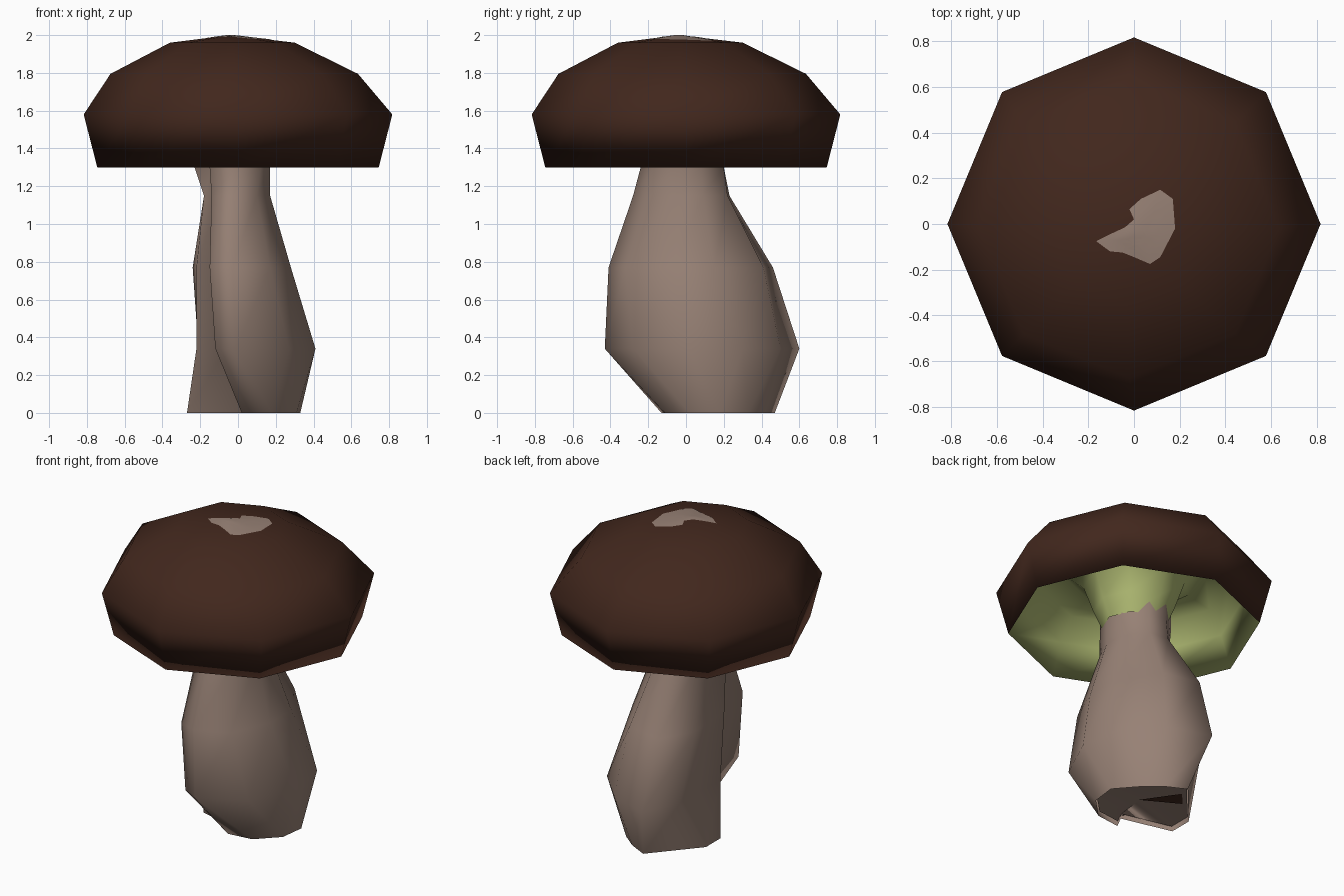
import bpy, math
from mathutils import Vector
from mathutils.bvhtree import BVHTree

if "Cube" in bpy.data.objects:
    bpy.data.objects.remove(bpy.data.objects["Cube"])


def material(name, rgb):
    m = bpy.data.materials.new(name)
    m.diffuse_color = (*rgb, 1)
    m.use_nodes = True
    m.node_tree.nodes["Principled BSDF"].inputs["Base Color"].default_value = m.diffuse_color
    return m


brown = material("dark_brown", (0.053, 0.020, 0.012))
tan = material("pale_tan", (0.31, 0.22, 0.178))
green = material("gill_green", (0.43, 0.49, 0.17))


def octagon(r, z, c=0.0):
    """Ring of eight points with corners on the axes."""
    return [(c + r * math.cos(i * math.pi / 4), c + r * math.sin(i * math.pi / 4), z)
            for i in range(8)]


def loft(name, rings, mat, apex=None):
    """Skin successive rings; an optional apex closes the last one."""
    n = len(rings[0])
    verts = [p for ring in rings for p in ring]
    faces = [(k * n + i, k * n + (i + 1) % n, (k + 1) * n + (i + 1) % n, (k + 1) * n + i)
             for k in range(len(rings) - 1) for i in range(n)]
    if apex:
        base = len(verts) - n
        verts.append(apex)
        faces += [(base + i, base + (i + 1) % n, len(verts) - 1) for i in range(n)]
    mesh = bpy.data.meshes.new(name)
    mesh.from_pydata(verts, [], faces)
    mesh.materials.append(mat)
    mesh.shade_smooth()
    ob = bpy.data.objects.new(name, mesh)
    bpy.context.collection.objects.link(ob)
    return ob, BVHTree.FromPolygons([Vector(v) for v in verts], faces)


# Cap: gill funnel around the stem, hollow underside, rim, then the leaning dome
gills = [(0.19, 1.305), (0.24, 1.42), (0.30, 1.59), (0.42, 1.68), (0.58, 1.64), (0.67, 1.50)]
cap, cap_tree = loft("cap", [octagon(r, z) for r, z in gills] +
                     [octagon(0.745, 1.30), octagon(0.817, 1.58),
                      octagon(0.655, 1.795, -0.02), octagon(0.33, 1.96, -0.03)],
                     brown, (-0.04, -0.04, 2.0))
cap.data.materials.append(green)
for face in cap.data.polygons:
    if face.normal.z < 0 and face.index < 8 * len(gills) or face.index < 8 * len(gills):
        face.material_index = 1

# Stem: folded sections, starting at the front flap and ending tucked behind it
sections = {
    0.00: [(.02, -.13), (.18, -.11), (.31, .02), (.33, .18), (.2, .33), (.1, .41),
           (-.02, .47), (-.27, .18), (-.27, .03), (.06, -.05)],
    0.34: [(-.12, -.37), (-.01, -.43), (.27, -.28), (.41, .02), (.36, .3), (.17, .5),
           (-.1, .6), (-.21, .36), (-.22, -.04), (-.06, -.2)],
    0.77: [(-.15, -.37), (-.03, -.41), (.17, -.32), (.28, -.07), (.28, .15), (.12, .41),
           (-.12, .46), (-.24, .25), (-.22, -.08), (-.1, -.2)],
    1.15: [(-.14, -.23), (-.02, -.28), (.1, -.2), (.17, -.05), (.16, .09), (.06, .22),
           (-.07, .23), (-.17, .12), (-.18, -.16), (-.1, -.16)],
    1.30: [(-.15, -.19), (-.01, -.24), (.12, -.17), (.17, -.05), (.16, .08), (.05, .2),
           (-.08, .2), (-.2, .1), (-.23, -.1), (-.14, -.14)],
}
rings = [[(x, y, z) for x, y in pts] for z, pts in sections.items()]
rings.append([(x, y, 1.50) for x, y, _ in rings[-1]])
loft("stem", rings, tan)

# Recessed base of the stem with a dark fleck
base = [(.06 + (x - .06) * .98, .12 + (y - .12) * .98, .03) for x, y, _ in reversed(rings[0])]
loft("stem_base", [base], tan, (.06, .12, .05))
loft("base_fleck", [[(.09, .15, .028), (-.14, .28, .028), (-.06, .37, .028)]],
     brown, (-.03, .27, .028))

# Pale patch on the crown, draped over the cap
outline = [(-.166, -.075), (-.105, -.12), (-.05, -.125), (0, -.145), (.07, -.175),
           (.115, -.145), (.18, -.02), (.17, .11), (.115, .15), (.03, .11),
           (-.02, .065), (0, .02), (-.04, -.015), (-.105, -.045)]


def drape(x, y):
    hit = cap_tree.ray_cast(Vector((x, y, 3)), Vector((0, 0, -1)))[0]
    return (x, y, hit.z + 0.003)


cx, cy = 0.06, -0.06
patch = [[drape(cx + (x - cx) * t, cy + (y - cy) * t) for x, y in outline]
         for t in (1, .85, .7, .55, .4, .2)]
loft("crown_patch", patch, tan, drape(cx, cy))
